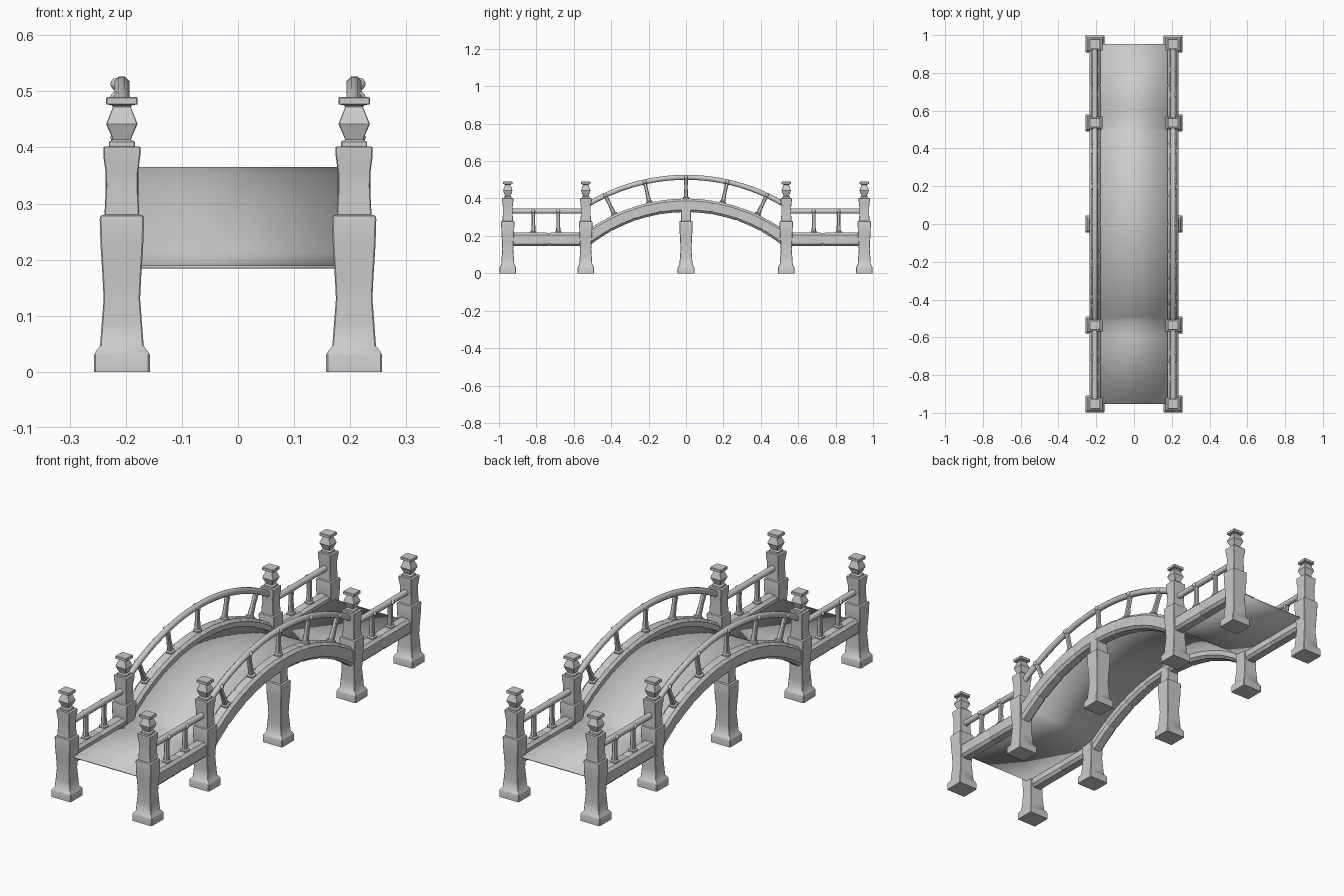
import bpy, bmesh, math
from mathutils import Vector

if "Cube" in bpy.data.objects:
    bpy.data.objects.remove(bpy.data.objects["Cube"])

X = 0.207                 # side line of posts, beams and rails
CZ, R = -0.507, 0.87      # arch centre height and beam radius
R_RAIL = 1.02
END = 0.536               # y of the arch-end posts
OUT = 0.953               # y of the outer posts


def finish(bm, name, mirror_y=False, mirror_x=True, angle=35):
    bmesh.ops.recalc_face_normals(bm, faces=bm.faces)
    me = bpy.data.meshes.new(name)
    bm.to_mesh(me)
    bm.free()
    me.polygons.foreach_set("use_smooth", [True] * len(me.polygons))
    me.set_sharp_from_angle(angle=math.radians(angle))
    ob = bpy.data.objects.new(name, me)
    bpy.context.collection.objects.link(ob)
    if mirror_x or mirror_y:
        m = ob.modifiers.new("mirror", 'MIRROR')
        m.use_axis = (mirror_x, mirror_y, False)
        m.use_mirror_merge = False
    return ob


def loft(bm, rings):
    vs = [[bm.verts.new(p) for p in r] for r in rings]
    n = len(vs[0])
    for a, b in zip(vs, vs[1:]):
        for i in range(n):
            j = (i + 1) % n
            bm.faces.new((a[i], a[j], b[j], b[i]))
    bm.faces.new(vs[0][::-1])
    bm.faces.new(vs[-1])


def chamfered(a, b, c):
    """Rectangle outline with half sizes a, b and corner cut c."""
    return [(a, -b + c), (a, b - c), (a - c, b), (-a + c, b),
            (-a, b - c), (-a, -b + c), (-a + c, -b), (a - c, -b)]


def sweep(bm, path, section):
    """path: list of (y, z, tangent angle, scale) in the side plane."""
    rings = []
    for y, z, t, s in path:
        up = Vector((0, -math.sin(t), math.cos(t)))
        rings.append([Vector((X, y, z)) + Vector((u * s, 0, 0)) + up * (v * s)
                      for u, v in section])
    loft(bm, rings)


def arc(radius, a0, a1, n, scale=lambda k: 1.0):
    out = []
    for i in range(n + 1):
        a = a0 + (a1 - a0) * i / n
        out.append((radius * math.sin(a), CZ + radius * math.cos(a), -a, scale(i / n)))
    return out


def post(bm, y, profile):
    loft(bm, [[(X + u, y + v * 0.9, z) for u, v in chamfered(w, w, w * 0.06)]
              for w, z in profile])


# Square posts with flared foot, collar and finial
shaft = [(0.05, 0), (0.05, 0.03), (0.046, 0.037), (0.039, 0.046), (0.036, 0.085),
         (0.0325, 0.13), (0.0345, 0.17), (0.038, 0.225), (0.0395, 0.272), (0.038, 0.278)]
upper = [(0.031, 0.28), (0.0285, 0.33), (0.029, 0.355), (0.033, 0.385), (0.033, 0.401)]
finial = [(0.023, 0.402), (0.023, 0.41), (0.016, 0.414), (0.028, 0.442), (0.016, 0.472),
          (0.018, 0.475), (0.028, 0.477), (0.028, 0.488), (0.026, 0.49)]
for name, y in (("outer_posts", OUT), ("arch_end_posts", END)):
    bm = bmesh.new()
    post(bm, y, shaft + upper + finial)
    finish(bm, name, True)

bm = bmesh.new()
post(bm, 0, shaft + [(0.03, 0.28), (0.029, 0.345)])
finish(bm, "centre_posts")

# Stone beams, each block slightly pinched at its ends
block = chamfered(0.0295, 0.036, 0.012)
pinch = lambda k: 0.92 if k in (0, 1) else 1.0
A = math.asin(END / R)
bm = bmesh.new()
N = 8
for i in range(N):
    a0, a1 = -A + 2 * A * i / N, -A + 2 * A * (i + 1) / N
    p = arc(R, a0, a1, 10, pinch)
    sweep(bm, p, block)
finish(bm, "arch_beams")

bm = bmesh.new()
mid = 0.732
for y0, y1 in ((END, mid), (mid, OUT)):
    sweep(bm, [(y0, 0.181, 0, 0.92), (y0 + 0.012, 0.181, 0, 1),
               (y1 - 0.012, 0.181, 0, 1), (y1, 0.181, 0, 0.92)], block)
finish(bm, "straight_beams", True)

# Rounded handrails
round8 = [(0.0145 * math.cos(math.pi * (k + .5) / 4), 0.0145 * math.sin(math.pi * (k + .5) / 4))
          for k in range(8)]
bm = bmesh.new()
B = math.asin(END / R_RAIL)
sweep(bm, arc(R_RAIL, -B, B, 32), round8)
finish(bm, "arch_rails", angle=50)
bm = bmesh.new()
sweep(bm, [(END, 0.332, 0, 1), (OUT, 0.332, 0, 1)], round8)
finish(bm, "straight_rails", True, angle=50)


# Balusters with a wider foot and a round peg at the rail
def baluster(bm, foot, top):
    foot, top = Vector(foot), Vector(top)
    d = (top - foot).normalized()
    side = Vector((0, d.z, -d.y))
    rings = []
    for w, h in ((0.017, -0.008), (0.017, 0.006), (0.0115, 0.01), (0.009, 0.06),
                 (0.0105, (top - foot).length)):
        rings.append([foot + d * h + Vector((u, 0, 0)) + side * v
                      for u, v in chamfered(w, w, w * 0.4)])
    loft(bm, rings)
    peg = bmesh.ops.create_uvsphere(bm, u_segments=10, v_segments=6, radius=0.011)
    bmesh.ops.translate(bm, verts=peg["verts"], vec=top + Vector((0.01, 0, 0)))


bm = bmesh.new()
for deg in (-25, -12.5, 0, 12.5, 25):
    a = math.radians(deg)
    baluster(bm, *[(X, r * math.sin(a), CZ + r * math.cos(a)) for r in (R + 0.036, R_RAIL)])
finish(bm, "arch_balusters")
bm = bmesh.new()
for y in (0.683, 0.816):
    baluster(bm, (X, y, 0.217), (X, y, 0.332))
finish(bm, "straight_balusters", True)

# Thin walkway following the beams
bm = bmesh.new()
line = [(-OUT, 0.187), (-0.6, 0.187)]
AD = math.radians(36.5)
line += [(y, z) for y, z, _, _ in arc(R, -AD, AD, 32)]
line += [(0.6, 0.187), (OUT, 0.187)]
rows = [[bm.verts.new((x, y, z)) for x in (-0.19, 0.19)] for y, z in line]
for a, b in zip(rows, rows[1:]):
    bm.faces.new((a[0], a[1], b[1], b[0]))
deck = finish(bm, "walkway", mirror_x=False, angle=60)
s = deck.modifiers.new("thickness", 'SOLIDIFY')
s.thickness = 0.005
s.offset = 0
